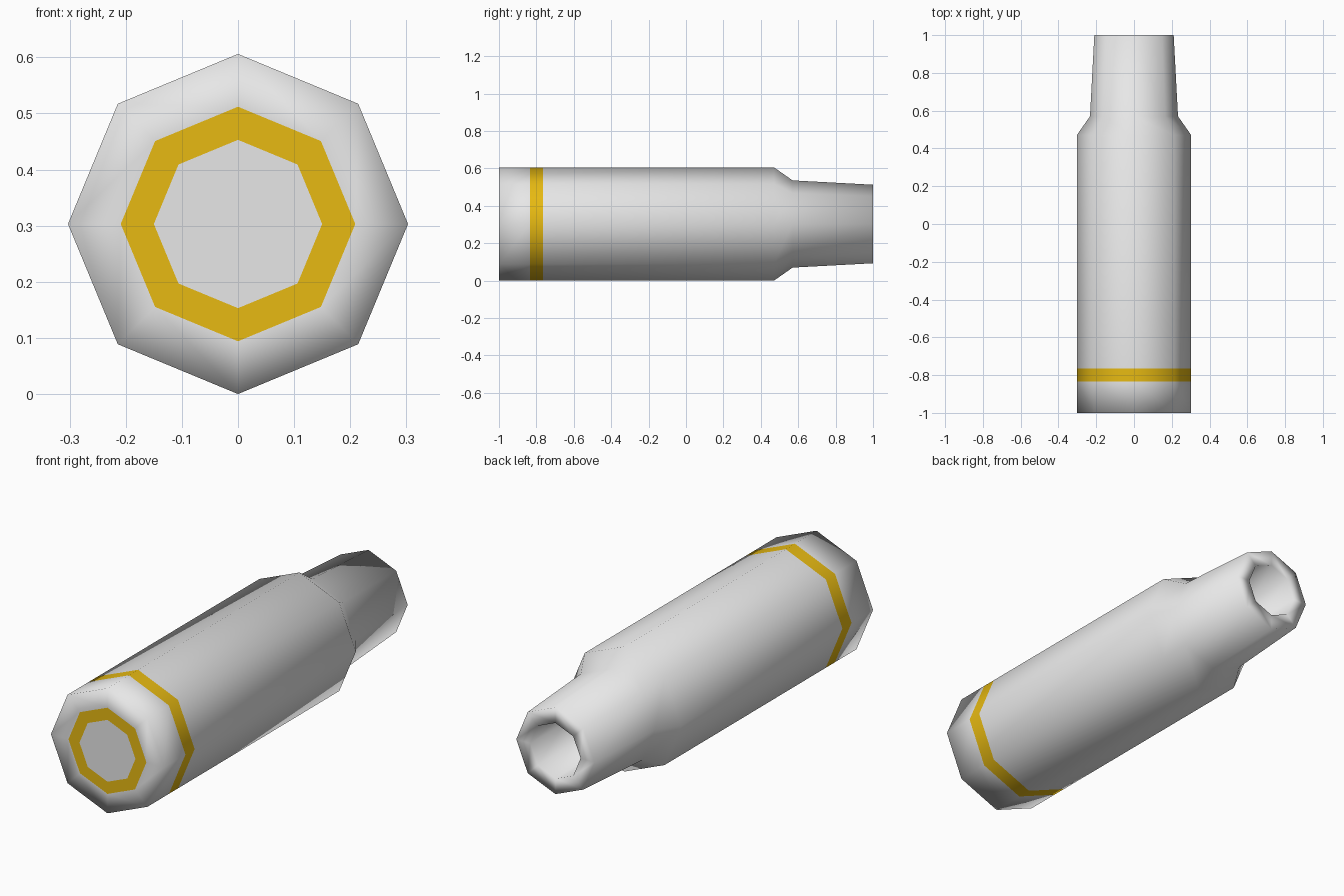
import bpy, bmesh, math

if "Cube" in bpy.data.objects:
    bpy.data.objects.remove(bpy.data.objects["Cube"])

SIDES, R = 8, 0.303


def material(name, rgb):
    m = bpy.data.materials.new(name)
    m.diffuse_color = (*rgb, 1)
    m.use_nodes = True
    m.node_tree.nodes["Principled BSDF"].inputs["Base Color"].default_value = m.diffuse_color
    return m


grey = material("pale grey", (0.8, 0.8, 0.8))
yellow = material("golden yellow", (0.8, 0.49, 0.006))

# Profile from base centre to the inside of the mouth: radius, y, colour of the strip to the next ring
profile = [
    (0.15, -1.0, 1),     # yellow ring on the base
    (0.209, -1.0, 0),    # outer base
    (R, -1.0, 0),        # rear wall
    (R, -0.835, 1),      # yellow band
    (R, -0.765, 0),      # long body
    (R, 0.47, 0),        # shoulder
    (0.233, 0.57, 0),    # tapered neck
    (0.21, 1.0, 0),      # mouth rim
    (0.135, 1.0, 0),     # mouth wall
    (0.13, 0.75, 0),     # mouth floor
]

bm = bmesh.new()
rings = []
for r, y, _ in profile:
    ring = []
    for i in range(SIDES):
        a = 2 * math.pi * i / SIDES
        ring.append(bm.verts.new((r * math.cos(a), y, R + r * math.sin(a))))
    rings.append(ring)

for k in range(len(rings) - 1):
    a, b = rings[k], rings[k + 1]
    for i in range(SIDES):
        j = (i + 1) % SIDES
        f = bm.faces.new((a[i], a[j], b[j], b[i]))
        f.material_index = profile[k][2]

# Base disc and mouth floor
bm.faces.new(rings[0])
bm.faces.new(rings[-1])
bmesh.ops.recalc_face_normals(bm, faces=bm.faces)
for f in bm.faces:
    f.smooth = True

mesh = bpy.data.meshes.new("cartridge_case")
bm.to_mesh(mesh)
bm.free()
mesh.materials.append(grey)
mesh.materials.append(yellow)
obj = bpy.data.objects.new("cartridge_case", mesh)
bpy.context.collection.objects.link(obj)
